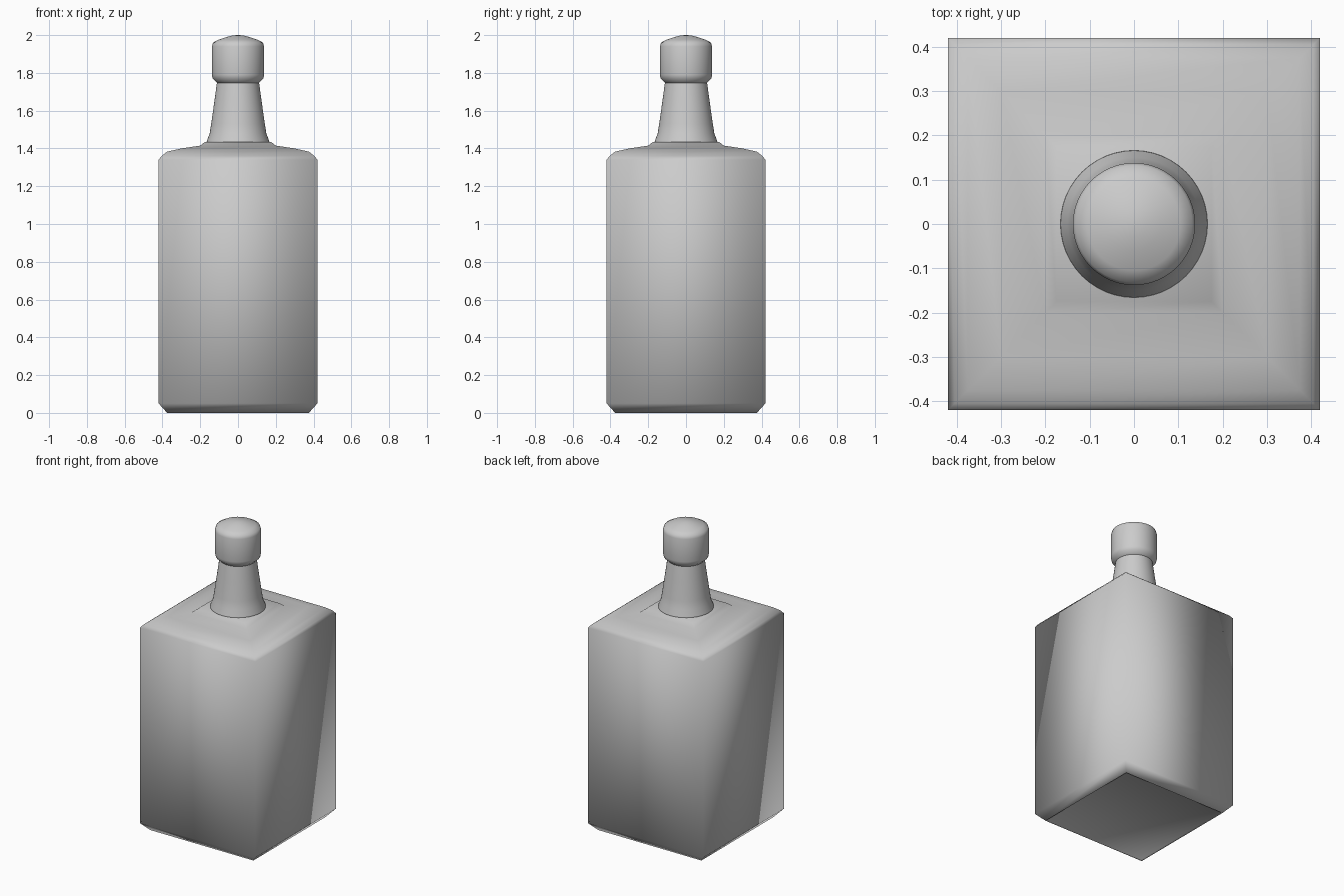
import bpy, bmesh, math

if "Cube" in bpy.data.objects:
    bpy.data.objects.remove(bpy.data.objects["Cube"])


def loft(name, profile, sides, turn=0.0, scale=1.0):
    """Stack regular rings (radius, height) into a closed, smooth solid."""
    bm = bmesh.new()
    rings = []
    for r, z in profile:
        ring = []
        for i in range(sides):
            a = turn + 2 * math.pi * i / sides
            ring.append(bm.verts.new((r * scale * math.cos(a), r * scale * math.sin(a), z)))
        rings.append(ring)
    for lo, hi in zip(rings, rings[1:]):
        for i in range(sides):
            j = (i + 1) % sides
            bm.faces.new((lo[i], lo[j], hi[j], hi[i]))
    bm.faces.new(rings[0][::-1])
    bm.faces.new(rings[-1])
    for f in bm.faces:
        f.smooth = True
    mesh = bpy.data.meshes.new(name)
    bm.to_mesh(mesh)
    bm.free()
    obj = bpy.data.objects.new(name, mesh)
    bpy.context.collection.objects.link(obj)
    return obj


# Square body: chamfered base, straight walls, sloping shoulder, small collar
loft("bottle_body",
     [(0.37, 0.005), (0.375, 0.0), (0.42, 0.05), (0.42, 1.34), (0.405, 1.36),
      (0.375, 1.383), (0.30, 1.40), (0.20, 1.415), (0.175, 1.435)],
     4, math.pi / 4, math.sqrt(2))

# Round neck with flared foot
loft("bottle_neck",
     [(0.167, 1.43), (0.165, 1.44), (0.15, 1.48), (0.142, 1.53), (0.125, 1.65),
      (0.112, 1.745), (0.108, 1.77)], 48)

# Domed stopper cap
loft("stopper_cap",
     [(0.105, 1.74), (0.118, 1.755), (0.134, 1.77), (0.138, 1.79), (0.138, 1.94),
      (0.132, 1.96), (0.105, 1.975), (0.06, 1.99), (0.03, 1.998), (0.005, 2.0)], 48)
